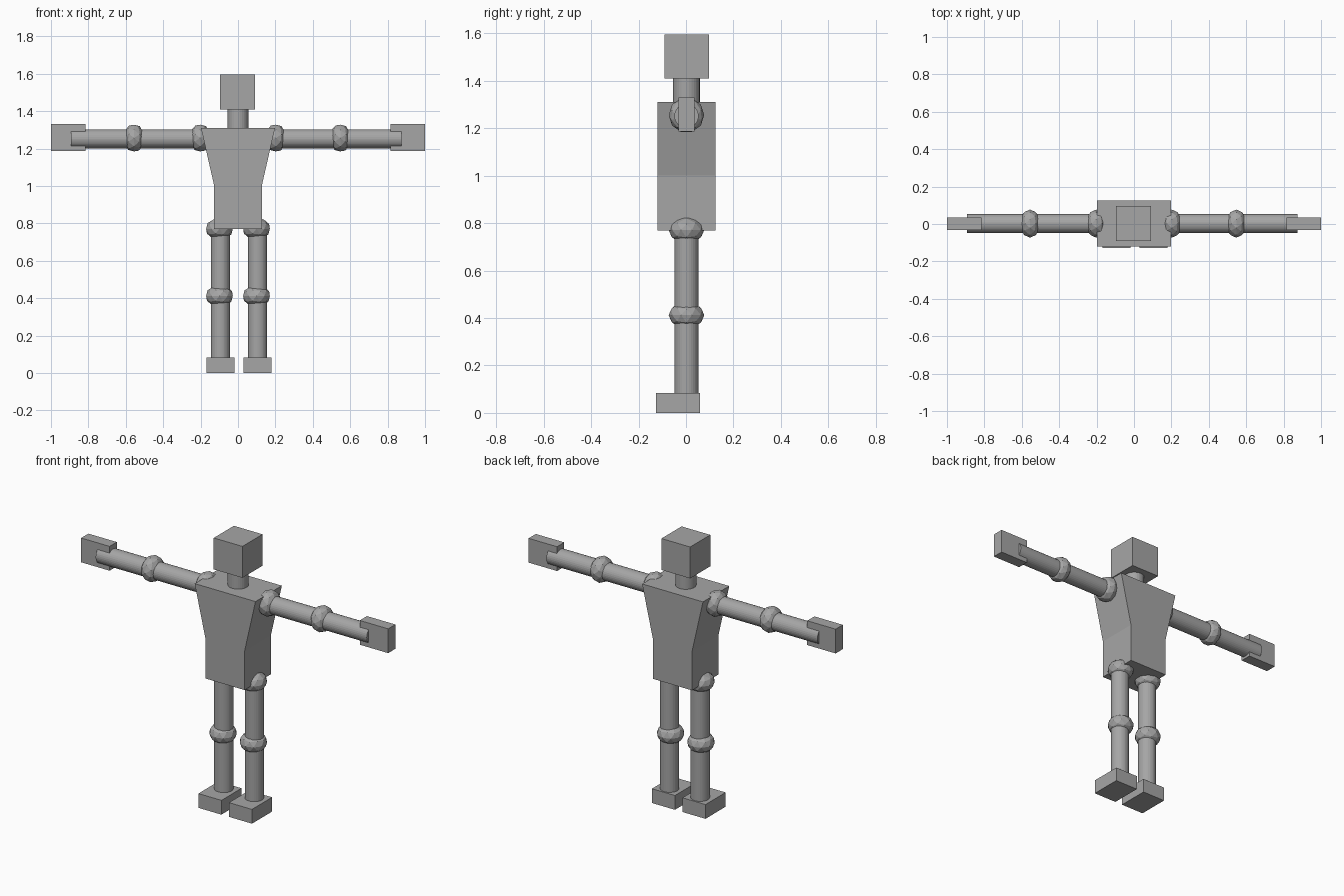
import bpy, bmesh, math

if "Cube" in bpy.data.objects:
    bpy.data.objects.remove(bpy.data.objects["Cube"])

GREY = bpy.data.materials.new("grey")
GREY.diffuse_color = (0.38, 0.38, 0.38, 1)
GREY.use_nodes = True
GREY.node_tree.nodes["Principled BSDF"].inputs["Base Color"].default_value = GREY.diffuse_color
Y = 0.002  # shared depth centre of body and limbs


def finish(name, bm):
    bmesh.ops.recalc_face_normals(bm, faces=bm.faces)
    mesh = bpy.data.meshes.new(name)
    bm.to_mesh(mesh)
    bm.free()
    mesh.materials.append(GREY)
    obj = bpy.data.objects.new(name, mesh)
    bpy.context.collection.objects.link(obj)
    return obj


def box(name, x, y, z):
    """Box from (min, max) pairs."""
    bm = bmesh.new()
    bmesh.ops.create_cube(bm, size=1)
    for v in bm.verts:
        v.co = [(a + b) / 2 + c * (b - a) for c, (a, b) in zip(v.co, (x, y, z))]
    return finish(name, bm)


def rod(name, centre, length, radius=0.051, along_x=False):
    bm = bmesh.new()
    bmesh.ops.create_cone(bm, cap_ends=True, segments=32, radius1=radius,
                          radius2=radius, depth=length)
    obj = finish(name, bm)
    obj.location = centre
    if along_x:
        obj.rotation_euler.y = math.pi / 2
    return obj


def joint(name, centre, along_x=False):
    """Faceted ball, flattened along the limb."""
    bm = bmesh.new()
    bmesh.ops.create_icosphere(bm, subdivisions=2, radius=0.075)
    bmesh.ops.scale(bm, vec=(1, 1, 0.77), verts=bm.verts)
    obj = finish(name, bm)
    obj.location = centre
    if along_x:
        obj.rotation_euler.y = math.pi / 2
    return obj


# Torso: tapered profile extruded front to back
bm = bmesh.new()
profile = [(-0.127, 0.77), (0.127, 0.77), (0.127, 1.0),
           (0.198, 1.31), (-0.198, 1.31), (-0.127, 1.0)]
front = bm.faces.new([bm.verts.new((x, -0.12, z)) for x, z in profile])
ext = bmesh.ops.extrude_face_region(bm, geom=[front])
bmesh.ops.translate(bm, vec=(0, 0.245, 0),
                    verts=[g for g in ext["geom"] if isinstance(g, bmesh.types.BMVert)])
finish("torso", bm)

# Head and neck
box("head", (-0.095, 0.092), (-0.09, 0.097), (1.41, 1.595))
rod("neck", (0, Y, 1.355), 0.13, 0.056)

for side, s in (("left", -1), ("right", 1)):
    # Arm
    elbow = -0.556 if s < 0 else 0.547
    wrist = -0.893 if s < 0 else 0.873
    joint(side + "_shoulder", (s * 0.202, Y, 1.256), True)
    rod(side + "_upper_arm", ((s * 0.2 + elbow) / 2, Y, 1.252), abs(elbow) - 0.2, along_x=True)
    joint(side + "_elbow", (elbow, Y, 1.256), True)
    rod(side + "_forearm", ((elbow + wrist) / 2, Y, 1.252), abs(wrist - elbow), along_x=True)
    box(side + "_hand", sorted((s * 0.815, s * 1.0)), (-0.031, 0.036), (1.187, 1.33))

    # Leg
    x = -0.094 if s < 0 else 0.105
    joint(side + "_hip", (s * 0.099, Y, 0.771))
    rod(side + "_thigh", (x, Y, 0.59), 0.36)
    joint(side + "_knee", (s * 0.099, Y, 0.412))
    rod(side + "_shin", (x, Y, 0.235), 0.35)
    box(side + "_foot", (x - 0.075, x + 0.075), (-0.127, 0.06), (0, 0.084))
